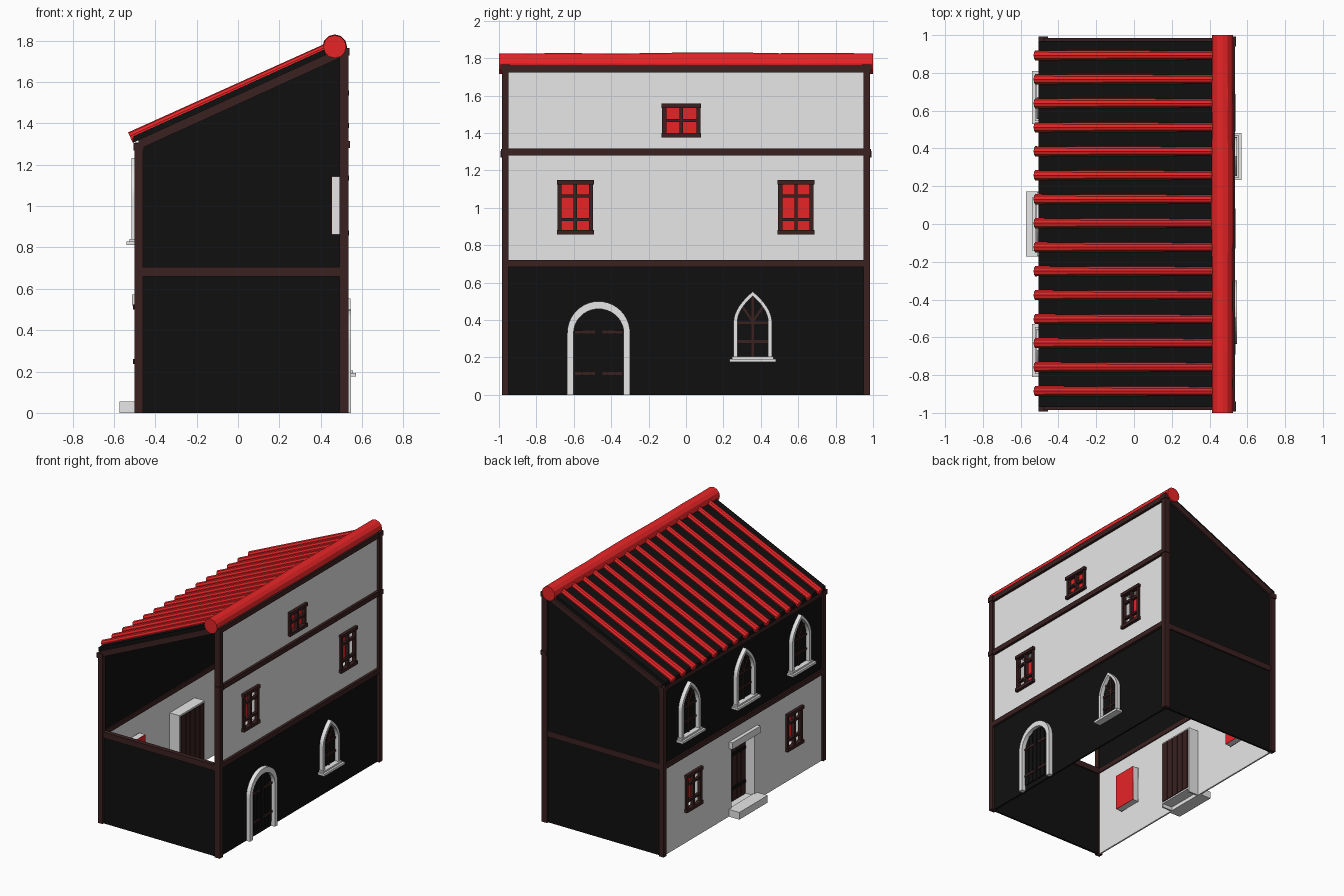
import bpy, bmesh, math, random
from mathutils import Matrix, Vector

random.seed(4)
cube = bpy.data.objects.get("Cube")
if cube:
    bpy.data.objects.remove(cube)


def material(name, rgb):
    m = bpy.data.materials.new(name)
    m.use_nodes = True
    m.diffuse_color = (*rgb, 1)
    m.node_tree.nodes["Principled BSDF"].inputs["Base Color"].default_value = (*rgb, 1)
    return m


BLACK = material("black plaster", (.005, .005, .005))
WHITE = material("white plaster", (.8, .8, .8))
BROWN = material("dark brown wood", (.043, .015, .015))
RED = material("red", (.8, .018, .02))


def finish(name, bm, mat):
    bmesh.ops.recalc_face_normals(bm, faces=bm.faces)
    me = bpy.data.meshes.new(name)
    bm.to_mesh(me)
    bm.free()
    me.materials.append(mat)
    ob = bpy.data.objects.new(name, me)
    bpy.context.collection.objects.link(ob)
    return ob


def boxes(name, mat, *spans):
    """Each span is x0, x1, y0, y1, z0, z1."""
    bm = bmesh.new()
    for x0, x1, y0, y1, z0, z1 in spans:
        mid = Vector((x0 + x1, y0 + y1, z0 + z1)) / 2
        size = (abs(x1 - x0), abs(y1 - y0), abs(z1 - z0), 1)
        bmesh.ops.create_cube(bm, size=1, matrix=Matrix.Translation(mid) @ Matrix.Diagonal(size))
    return finish(name, bm, mat)


def gable_prism(name, mat, profile, y0, y1):
    bm = bmesh.new()
    face = bm.faces.new([bm.verts.new((x, y0, z)) for x, z in profile])
    ext = bmesh.ops.extrude_face_region(bm, geom=[face])["geom"]
    bmesh.ops.translate(bm, vec=(0, y1 - y0, 0), verts=[v for v in ext if isinstance(v, bmesh.types.BMVert)])
    return finish(name, bm, mat)


def panel(name, mat, x0, x1, z0, z1, holes=()):
    """Side wall strip with rectangular openings (y0, y1, z0, z1)."""
    ys = sorted({-.965, .965} | {v for h in holes for v in h[:2]})
    zs = sorted({z0, z1} | {v for h in holes for v in h[2:]})
    spans = []
    for a, b in zip(ys, ys[1:]):
        for c, d in zip(zs, zs[1:]):
            y, z = (a + b) / 2, (c + d) / 2
            if not any(h[0] < y < h[1] and h[2] < z < h[3] for h in holes):
                spans.append((x0, x1, a, b, c, d))
    boxes(name, mat, *spans)


def roof_z(x):
    return 1.34 + .455 * (x + .5)


# Side walls, with openings for recessed windows and the door
def opening(y, w, z0, z1):
    return (y - w, y + w, z0, z1)


WR, WL = .515, -.485
mid_holes = [opening(y, .085, .87, 1.135) for y in (-.592, .588)]
attic_hole = opening(-.025, .092, 1.39, 1.545)
low_holes = [opening(y, .085, .25, .51) for y in (-.61, .61)]
door_hole = opening(0, .14, .04, .52)
panel("right_wall_lower", BLACK, WR - .012, WR, 0, .7)
panel("right_wall_middle", WHITE, WR - .012, WR, .7, 1.3, mid_holes)
panel("right_wall_attic", WHITE, WR - .012, WR, 1.3, 1.75, [attic_hole])
panel("left_wall_lower", WHITE, WL, WL + .012, 0, .69, low_holes + [door_hole])
panel("left_wall_upper", BLACK, WL, WL + .012, .69, 1.3)

# End walls: closed gable at the back, low wall at the front
gable_prism("back_wall", BLACK, [(-.48, 0), (.51, 0), (.51, roof_z(.51) - .03), (-.48, roof_z(-.48) - .03)], .955, .97)
boxes("front_wall_lower", BLACK, (-.48, .51, -.97, -.955, 0, .68))

# Timber frame
posts = []
for s in (-1, 1):
    for x0, x1, top in ((-.5, -.46, 1.29), (.49, .535, 1.75)):
        posts.append((x0, x1, s * .948, s * .985, 0, top))
        posts.append((x0 - .005, x1 + .005, s * .94, s * .992, top - .022, top + .015))
boxes("corner_posts", BROWN, *posts)
boxes("side_beams", BROWN,
      *[(.495, .535, -.95, .95, z - .019, z + .019) for z in (.702, 1.298, 1.742)],
      *[(-.498, -.465, -.95, .95, z - .019, z + .019) for z in (.685, 1.288)])
boxes("joint_pegs", BROWN, *[(.495, .541, s * .945, s * .99, 1.28, 1.315) for s in (-1, 1)])
for s, end in ((-1, "front"), (1, "back")):
    boxes(end + "_beam", BROWN, (-.465, .495, s * .945, s * .98, .66, .705))
    gable_prism(end + "_gable_beam", BROWN,
                [(x, roof_z(x) - d) for x, d in ((-.48, .028), (.51, .028), (.51, .075), (-.48, .075))],
                s * .95, s * .985)

# Roof slab, tile rows and ridge
gable_prism("roof_slab", BLACK, [(x, roof_z(x) - d) for x, d in ((-.505, 0), (.5, 0), (.5, .03), (-.505, .03))], -.97, .97)
bm = bmesh.new()
a, b = Vector((-.52, 0, roof_z(-.52))), Vector((.43, 0, roof_z(.43)))
turn = (b - a).to_track_quat('Z', 'Y').to_matrix().to_4x4()
for i in range(15):
    mid = (a + b) / 2 + Vector((0, (i - 7) * .127 + .004, 0))
    bmesh.ops.create_cone(bm, cap_ends=True, segments=10, radius1=.028, radius2=.024,
                          depth=(b - a).length, matrix=Matrix.Translation(mid) @ turn)
finish("roof_tile_rows", bm, RED)

bm = bmesh.new()
rings = []
for i in range(13):
    r = .057 + random.uniform(-.003, .003)
    rings.append([bm.verts.new((.468 + r * math.cos(t * math.tau / 12), -1 + i / 6, 1.771 + r * math.sin(t * math.tau / 12)))
                  for t in range(12)])
for p, q in zip(rings, rings[1:]):
    for k in range(12):
        bm.faces.new((p[k - 1], p[k], q[k], q[k - 1]))
bm.faces.new(rings[0])
bm.faces.new(rings[-1])
finish("roof_ridge", bm, RED)


# Recessed rectangular windows: reveal box, red pane, wooden frame
def window(name, wall, s, hole, depth, rows):
    y0, y1, z0, z1 = hole
    back, t = wall - s * depth, .008
    boxes(name + "_reveal", WHITE,
          (back, wall, y0 - t, y0, z0 - t, z1 + t), (back, wall, y1, y1 + t, z0 - t, z1 + t),
          (back, wall, y0, y1, z0 - t, z0), (back, wall, y0, y1, z1, z1 + t))
    boxes(name + "_pane", RED, (back - s * .002, back + s * .004, y0 - t, y1 + t, z0 - t, z1 + t))
    f, mid = wall + s * .014, (y0 + y1) / 2
    inner = wall - s * .012
    bars = [(inner, f, y0 - .01, y0 + .012, z0, z1), (inner, f, y1 - .012, y1 + .01, z0, z1),
            (inner, f, mid - .009, mid + .009, z0, z1),
            (inner, f + s * .009, y0 - .014, y1 + .014, z0 - .013, z0 + .011),
            (inner, f + s * .009, y0 - .014, y1 + .014, z1 - .011, z1 + .013)]
    for k in range(1, rows):
        z = z0 + (z1 - z0) * (k / 2 if rows == 2 else (.25, .73)[k - 1])
        bars.append((inner, f - s * .003, y0, y1, z - .008, z + .008))
    boxes(name + "_frame", BROWN, *bars)


for hole, side in zip(mid_holes, ("front", "back")):
    window("right_window_" + side, WR, 1, hole, .06, 3)
for hole, side in zip(low_holes, ("front", "back")):
    window("left_window_" + side, WL, -1, hole, .06, 3)
window("attic_window", WR, 1, attic_hole, .02, 2)


# Arched stone surrounds, round or pointed
def arch_line(w, z0, spring, apex, pointed):
    half = []
    for i in range(11):
        t = i / 10
        if pointed:
            half.append((w * (1 - t ** 1.9), spring + (apex - spring) * t))
        else:
            half.append((w * math.cos(t * math.pi / 2), spring + (apex - spring) * math.sin(t * math.pi / 2)))
    half.insert(0, (w, z0))
    return half + [(-y, z) for y, z in half[-2::-1]]


def arch_frame(name, x0, x1, y, w, z0, spring, apex, band, pointed):
    outer = arch_line(w, z0, spring, apex, pointed)
    inner = arch_line(w - band, z0, spring, apex - band * 1.2, pointed)
    bm = bmesh.new()
    rings = [[bm.verts.new((x, y + p, z)) for p, z in line]
             for x, line in ((x0, outer), (x1, outer), (x1, inner), (x0, inner))]
    for j in range(4):
        p, q = rings[j - 1], rings[j]
        for k in range(len(p) - 1):
            bm.faces.new((p[k], p[k + 1], q[k + 1], q[k]))
    for k in (0, -1):
        bm.faces.new([r[k] for r in rings])
    finish(name, bm, WHITE)


def pointed_window(name, wall, s, y, z0, k):
    w, h = .1025 * k, .352 * k
    spring = z0 + .19 * k
    arch_frame(name + "_surround", wall, wall + s * .03, y, w, z0, spring, z0 + h, .02 * k, True)
    boxes(name + "_sill", WHITE, (wall, wall + s * .055, y - .125 * k, y + .125 * k, z0 - .025, z0 - .008),
          (wall, wall + s * .04, y - .112 * k, y + .112 * k, z0 - .008, z0 + .004))
    x1 = wall + s * .008
    bars = boxes(name + "_bars", BROWN, (wall, x1, y - .007, y + .007, z0, z0 + h * .92),
                 *[(wall, x1, y - w * .85, y + w * .85, z0 + d * k - .007, z0 + d * k + .007) for d in (.085, .185)])
    # Fan bars in the pointed head
    bm = bmesh.new()
    bm.from_mesh(bars.data)
    for d in (-1, 1):
        place = (Matrix.Translation((wall + s * .004, y + d * .03 * k, spring + .045 * k))
                 @ Matrix.Rotation(-d * .6, 4, 'X') @ Matrix.Diagonal((.008, .012, .11 * k, 1)))
        bmesh.ops.create_cube(bm, size=1, matrix=place)
    bm.to_mesh(bars.data)
    bm.free()


pointed_window("right_pointed_window", WR, 1, .357, .2, 1)
for y, side in ((-.67, "front"), (0, "middle"), (.67, "back")):
    pointed_window("left_pointed_window_" + side, WL, -1, y, .838, 1.12)

# Arched door on the right wall: surround, planks, hinge straps
DY = -.467
arch_frame("arched_door_surround", WR, .546, DY, .168, 0, .33, .5, .034, False)
planks = []
for i in range(6):
    y = DY + (i - 2.5) * .044
    top = .33 + math.sqrt(max(.13 ** 2 - (abs(y - DY) + .02) ** 2, 0))
    planks.append((WR - .01, WR + .008, y - .019, y + .019, .04, top))
boxes("arched_door_planks", BLACK, *planks)
boxes("arched_door_hinges", BROWN, *[(WR, WR + .012, DY + s * .02, DY + s * .13, z - .008, z + .008)
                                     for s in (-1, 1) for z in (.115, .335)])

# Recessed door on the left wall: reveal, planks, lintel, step
y0, y1, z0, z1 = door_hole
back = -.39
boxes("left_door_reveal", WHITE, (WL, back, y0 - .012, y0, 0, z1 + .012), (WL, back, y1, y1 + .012, 0, z1 + .012),
      (WL, back, y0, y1, z1, z1 + .012), (WL, back, y0, y1, z0 - .012, z0))
boxes("left_door_planks", BROWN, (back - .014, back - .002, y0, y1, z0, z1),
      *[(back - .02, back + .006, y0 + i * .056 + .003, y0 + i * .056 + .053, z0, z1) for i in range(5)])
boxes("left_door_straps", BLACK, *[(back - .026, back - .019, y0 + .01, y1 - .01, z - .012, z + .012) for z in (.14, .4)])
boxes("left_door_lintel", WHITE, (-.513, WL + .01, -.17, .17, .52, .572))
boxes("left_door_step", WHITE, (-.573, WL + .01, -.172, .172, 0, .055))
